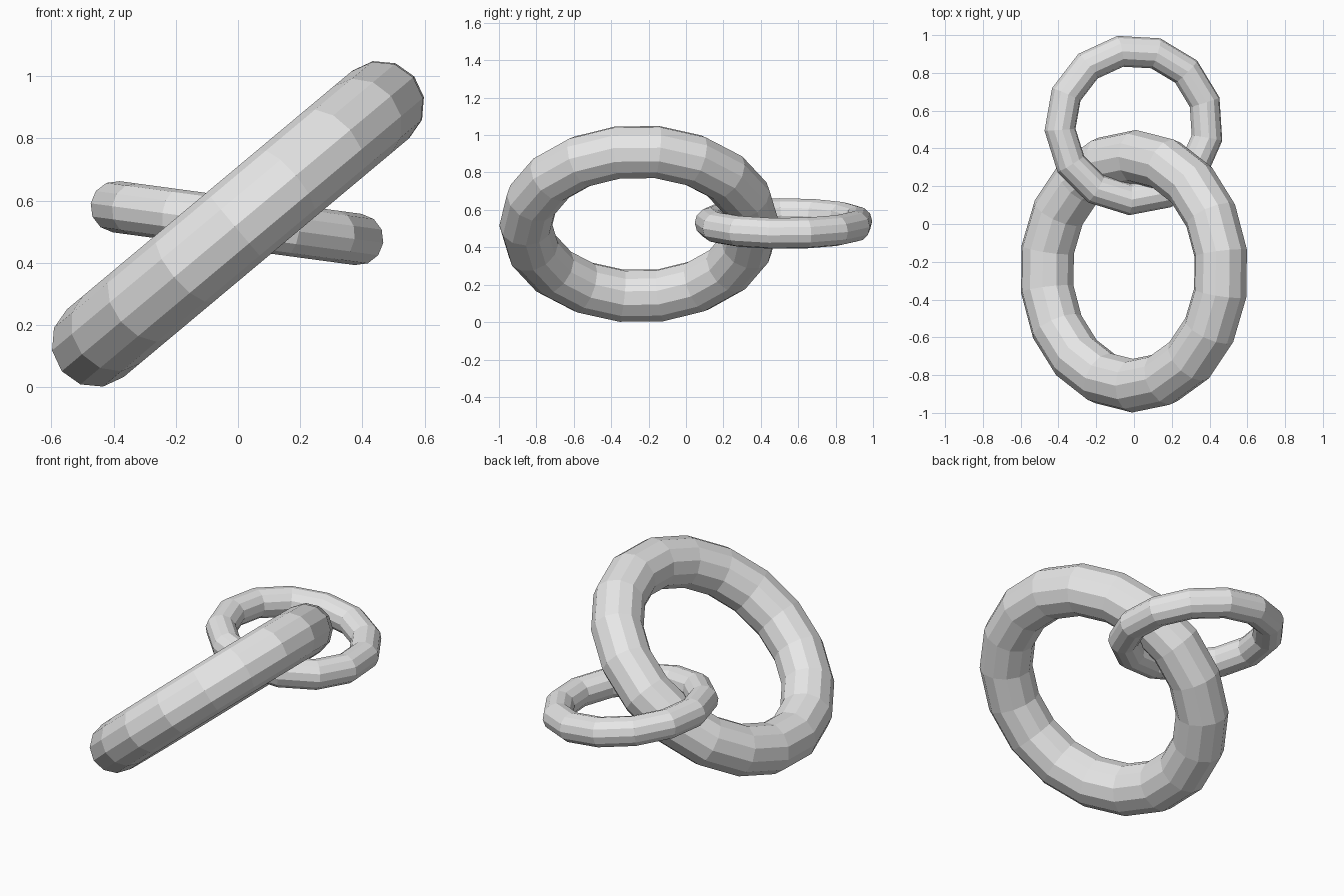
import bpy
from math import radians
from mathutils import Matrix

cube = bpy.data.objects.get("Cube")
if cube:
    bpy.data.objects.remove(cube, do_unlink=True)

# Single plain grey for both links
grey = bpy.data.materials.new("plain_grey")
grey.use_nodes = True
grey.diffuse_color = (0.8, 0.8, 0.8, 1)
grey.node_tree.nodes["Principled BSDF"].inputs["Base Color"].default_value = (0.8, 0.8, 0.8, 1)


def ring(name, centre, major, minor, segments, tilt, phase):
    """Faceted ring, turned about its own axis, then tilted sideways."""
    bpy.ops.mesh.primitive_torus_add(
        major_radius=major, minor_radius=minor,
        major_segments=segments, minor_segments=12)
    obj = bpy.context.object
    obj.name = name
    turn = Matrix.Rotation(radians(phase), 4, 'Z')
    lean = Matrix.Rotation(radians(tilt), 4, 'Y')
    obj.data.transform(Matrix.Translation(centre) @ lean @ turn)
    obj.data.materials.append(grey)
    bpy.ops.object.shade_flat()
    return obj


# Thick, steeply leaning link at the front
ring("large_ring", (0, -0.25, 0.525), 0.606, 0.142, 18, -39.9, 9)

# Thin, nearly level link threaded through it
ring("small_ring", (0, 0.525, 0.527), 0.396, 0.083, 13, 7.7, 17.6)
